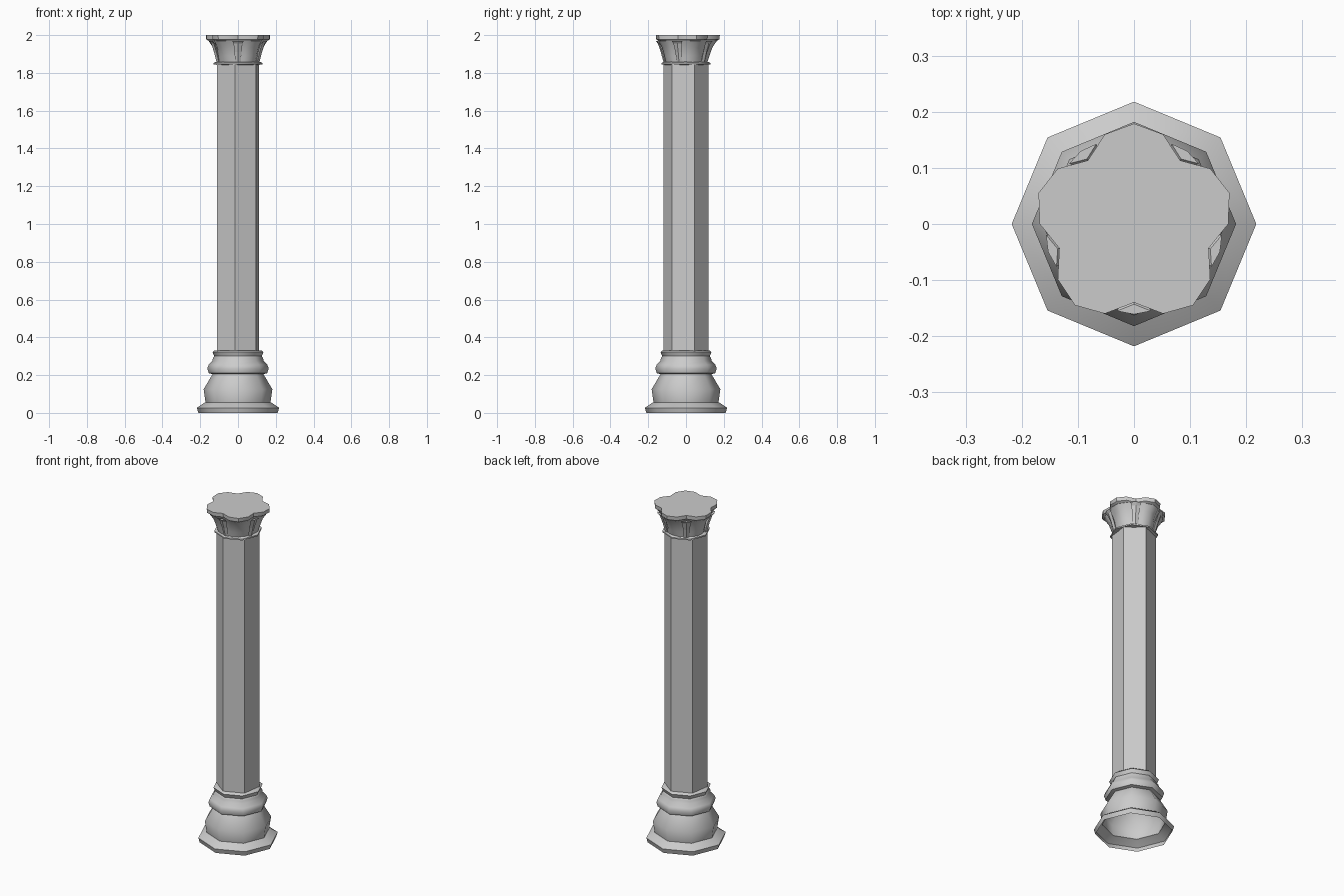
import bpy, bmesh
from math import cos, sin, pi, radians

cube = bpy.data.objects.get("Cube")
if cube:
    bpy.data.objects.remove(cube, do_unlink=True)

stone = bpy.data.materials.new("grey_stone")
stone.use_nodes = True
GREY = (0.6, 0.6, 0.6, 1)
stone.diffuse_color = GREY
stone.node_tree.nodes["Principled BSDF"].inputs["Base Color"].default_value = GREY


def ring(radii, z, turn=0):
    """One closed loop of points, one per radius."""
    n = len(radii)
    return [(r * cos(turn + 2 * pi * i / n), r * sin(turn + 2 * pi * i / n), z)
            for i, r in enumerate(radii)]


def loft(name, rings, cap_top=False, cap_bottom=False, smooth=None):
    """Skin a stack of loops into one object."""
    bm = bmesh.new()
    loops = [[bm.verts.new(p) for p in pts] for pts in rings]
    n = len(loops[0])
    for low, high in zip(loops, loops[1:]):
        for i in range(n):
            j = (i + 1) % n
            bm.faces.new((low[i], low[j], high[j], high[i]))
    if cap_top:
        bm.faces.new(loops[-1])
    if cap_bottom:
        bm.faces.new(loops[0][::-1])
    mesh = bpy.data.meshes.new(name)
    bm.to_mesh(mesh)
    bm.free()
    mesh.materials.append(stone)
    obj = bpy.data.objects.new(name, mesh)
    bpy.context.collection.objects.link(obj)
    if smooth:
        bpy.ops.object.select_all(action="DESELECT")
        obj.select_set(True)
        bpy.context.view_layer.objects.active = obj
        bpy.ops.object.shade_smooth_by_angle(angle=radians(smooth))
    return obj


def octagons(profile):
    return [ring([r] * 8, z) for r, z in profile]


# Eight-sided moulded base, open underneath
loft("base", octagons([
    (0.21, 0), (0.218, 0.027), (0.18, 0.052), (0.172, 0.056),
    (0.182, 0.125), (0.135, 0.205), (0.155, 0.21), (0.163, 0.235),
    (0.155, 0.255), (0.135, 0.275), (0.133, 0.29), (0.126, 0.3),
    (0.135, 0.322), (0.125, 0.33), (0.1, 0.33)]), smooth=47)

# Six-sided shaft
loft("shaft", [ring([0.12] * 6, z, radians(22)) for z in (0.325, 1.85)])

# Thin collar under the capital
loft("collar", octagons([(0.105, 1.842), (0.13, 1.845), (0.13, 1.853),
                         (0.105, 1.862)]), smooth=47)

# Five-lobed capital: a flared bell under a scalloped slab
LOBE = (0.14, 0.168, 0.179, 0.168)
START = -pi / 2


def lobed(scale, z, depth=1):
    """Scalloped loop; depth 0 is round, 1 is fully lobed."""
    radii = [scale * (0.165 + (r - 0.165) * depth) for r in LOBE] * 5
    return ring(radii, z, START)


loft("capital_bell", [lobed(0.67, 1.855, 0.2), lobed(0.72, 1.89, 0.5),
                      lobed(0.8, 1.935, 0.7), lobed(0.93, 1.972, 0.9)], smooth=40)
loft("capital_slab", [lobed(0.9, 1.968), lobed(0.99, 1.978), lobed(1, 2)],
     cap_top=True, cap_bottom=True, smooth=40)

# Pointed leaf standing in each notch
for k in range(5):
    a = START + k * 2 * pi / 5

    def section(r, half, thick, z):
        pts = ((r - thick, 0), (r, -half), (r + thick / 2, 0), (r, half))
        return [(u * cos(a) - v * sin(a), u * sin(a) + v * cos(a), z) for u, v in pts]

    loft(f"leaf_{k + 1}", [section(0.112, 0.016, 0.015, 1.857),
                           section(0.126, 0.018, 0.015, 1.91),
                           section(0.142, 0.024, 0.014, 1.955),
                           section(0.155, 0.03, 0.012, 1.97)],
         cap_top=True, cap_bottom=True)
